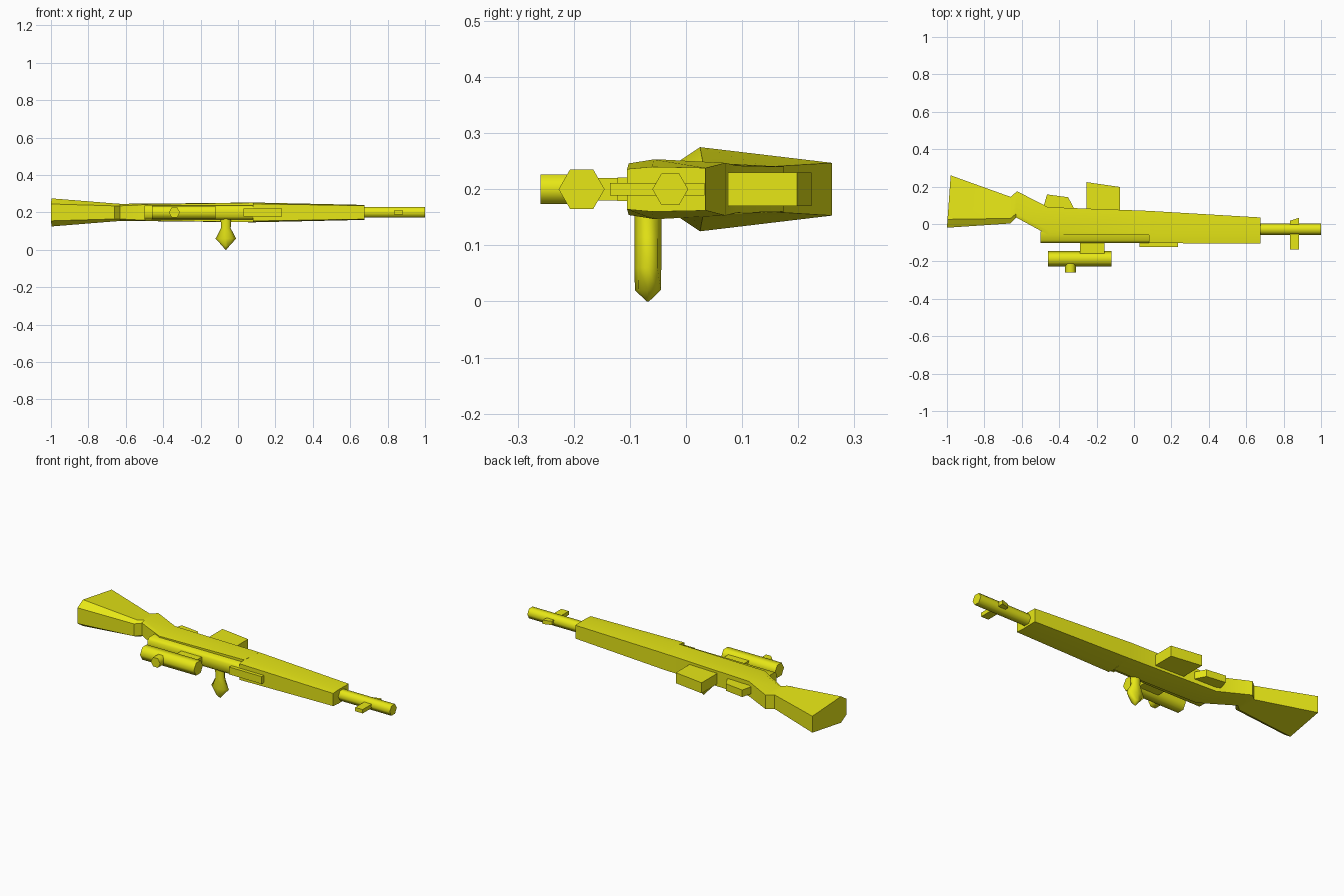
import bpy, bmesh, math
from mathutils import Vector

if "Cube" in bpy.data.objects:
    bpy.data.objects.remove(bpy.data.objects["Cube"])

ZC = 0.2  # height of the rifle's centre plane
yellow = bpy.data.materials.new("yellow")
yellow.diffuse_color = (0.8, 0.8, 0.008, 1)
yellow.use_nodes = True
yellow.node_tree.nodes["Principled BSDF"].inputs["Base Color"].default_value = yellow.diffuse_color


def finish(name, bm, smooth=None):
    bmesh.ops.recalc_face_normals(bm, faces=bm.faces)
    me = bpy.data.meshes.new(name)
    bm.to_mesh(me)
    bm.free()
    me.materials.append(yellow)
    ob = bpy.data.objects.new(name, me)
    bpy.context.collection.objects.link(ob)
    if smooth:
        bpy.ops.object.select_all(action='DESELECT')
        bpy.context.view_layer.objects.active = ob
        ob.select_set(True)
        bpy.ops.object.shade_smooth_by_angle(angle=math.radians(smooth))
    return ob


def loft(name, rings, smooth=None):
    """Skin closed rings of points and cap both ends."""
    bm = bmesh.new()
    vs = [[bm.verts.new(p) for p in r] for r in rings]
    n = len(vs[0])
    for a, b in zip(vs, vs[1:]):
        for i in range(n):
            j = (i + 1) % n
            bm.faces.new((a[i], a[j], b[j], b[i]))
    bm.faces.new(vs[0])
    bm.faces.new(vs[-1])
    return finish(name, bm, smooth)


def section(pts):
    """Symmetric ring from (x, y, half width) points, top to bottom."""
    return ([(x, y, ZC + w) for x, y, w in pts] +
            [(x, y, ZC - w) for x, y, w in reversed(pts)])


def plate(name, outline, half):
    """Flat plate of an xy outline, centred in thickness."""
    return loft(name, [[(x, y, ZC + s * half) for x, y in outline] for s in (-1, 1)])


def box(name, x0, x1, y0, y1, half):
    return plate(name, [(x0, y0), (x1, y0), (x1, y1), (x0, y1)], half)


def hex_rod(name, start, end, r, side):
    """Six-sided rod; side is the direction one corner points to."""
    a, b, u = Vector(start), Vector(end), Vector(side)
    v = (b - a).normalized().cross(u)
    ring = [(u * math.cos(k * math.pi / 3) + v * math.sin(k * math.pi / 3)) * r
            for k in range(6)]
    return loft(name, [[c + p for p in ring] for c in (a, b)], 65)


# wooden stock, from butt to the start of the handguard
loft("stock", [section(s) for s in (
    [(-1.0, -0.02, 0.045), (-0.997, 0.025, 0.075), (-0.98, 0.26, 0.047)],
    [(-0.66, 0.003, 0.035), (-0.66, 0.03, 0.048), (-0.66, 0.145, 0.04)],
    [(-0.63, 0.035, 0.035), (-0.63, 0.055, 0.046), (-0.625, 0.175, 0.04)],
    [(-0.455, -0.06, 0.044), (-0.455, -0.035, 0.047), (-0.46, 0.09, 0.042)],
    [(0.085, -0.06, 0.052), (0.085, -0.045, 0.053), (0.085, 0.07, 0.047)],
)], 30)

# handguard
loft("handguard", [section(s) for s in (
    [(0.08, -0.102, 0.046), (0.08, -0.058, 0.053), (0.08, 0.07, 0.047)],
    [(0.675, -0.105, 0.036), (0.675, -0.06, 0.04), (0.675, 0.035, 0.038)],
)], 30)

# receiver
loft("receiver", [section([(x, -0.101, 0.024), (x, -0.088, 0.037), (x, -0.04, 0.037)])
                  for x in (-0.5, 0.09)], 50)

# barrel with sight and lug
hex_rod("barrel", (0.66, -0.028, ZC), (1.0, -0.028, ZC), 0.032, (0, 1, 0))
box("front_sight", 0.835, 0.882, -0.135, -0.04, 0.011)
plate("barrel_lug", [(0.835, -0.02), (0.882, -0.02), (0.882, 0.033), (0.835, 0.018)], 0.011)

# scope with mount and adjustment knob
hex_rod("scope", (-0.46, -0.186, ZC), (-0.12, -0.186, ZC), 0.041, (0, 1, 0))
hex_rod("scope_knob", (-0.34, -0.2, ZC), (-0.34, -0.259, ZC), 0.03, (1, 0, 0))
box("scope_mount", -0.288, -0.158, -0.17, -0.09, 0.02)
box("rear_sight_block", 0.03, 0.235, -0.122, -0.08, 0.021)

# magazine and trigger guard
plate("magazine", [(-0.255, 0.05), (-0.075, 0.05), (-0.075, 0.198), (-0.255, 0.224)], 0.03)
plate("trigger_guard", [(-0.49, 0.07), (-0.32, 0.07), (-0.325, 0.092),
                        (-0.352, 0.143), (-0.465, 0.158)], 0.02)

# bolt handle with flattened knob: (z, x radius, y radius)
loft("bolt_handle", [
    [(-0.065 + rx * math.cos(k * math.pi / 4), -0.068 + ry * math.sin(k * math.pi / 4), z)
     for k in range(8)]
    for z, rx, ry in ((0.2, 0.029, 0.024), (0.115, 0.026, 0.024),
                      (0.06, 0.055, 0.024), (0.02, 0.019, 0.023), (0.0, 0.002, 0.002))], 60)
